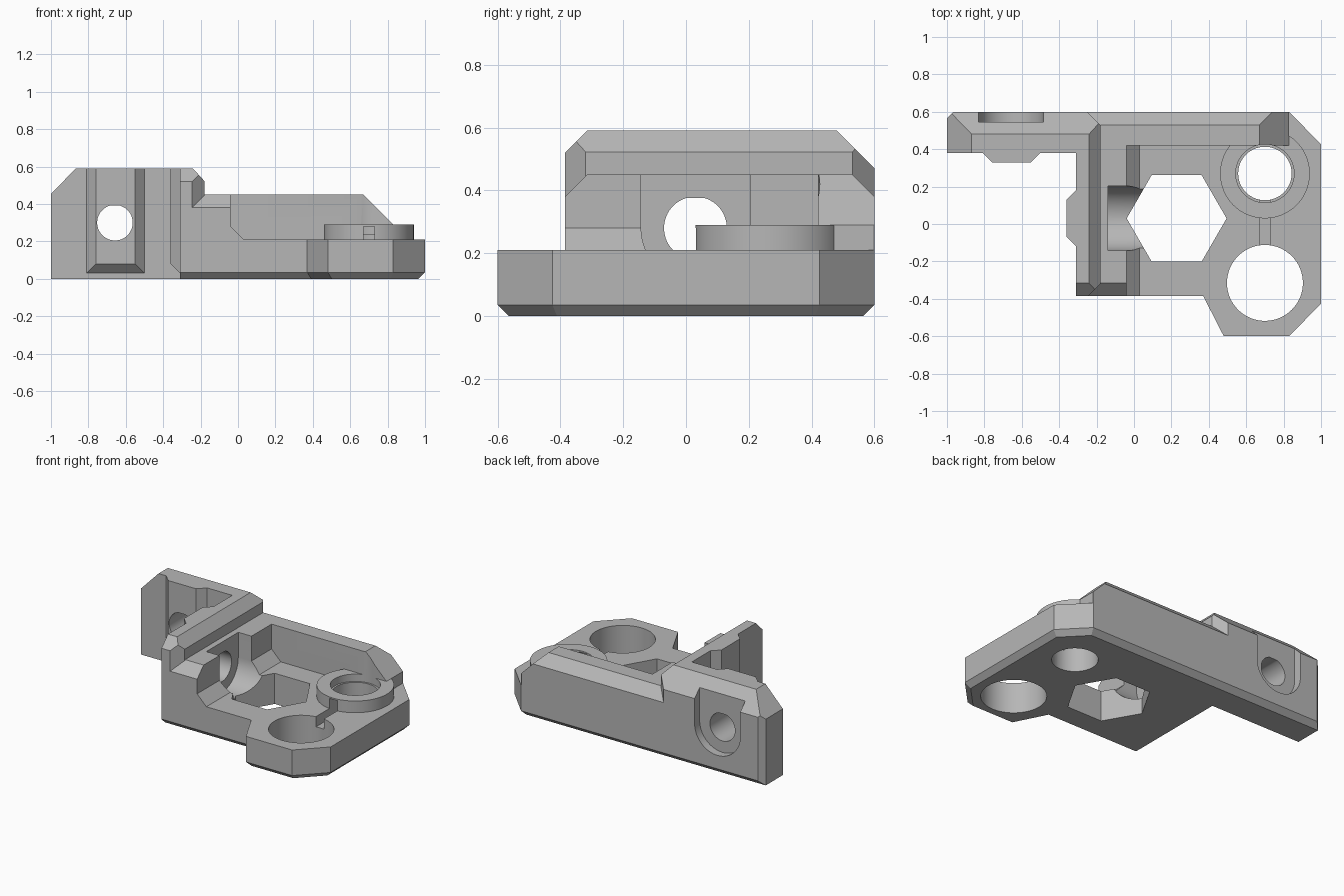
import bpy, bmesh
from math import cos, sin, pi, radians

if "Cube" in bpy.data.objects:
    bpy.data.objects.remove(bpy.data.objects["Cube"])

grey = bpy.data.materials.new("plain_grey")
grey.use_nodes = True
grey.diffuse_color = (0.47, 0.47, 0.47, 1)
grey.node_tree.nodes["Principled BSDF"].inputs["Base Color"].default_value = (0.47, 0.47, 0.47, 1)


def prism(name, axis, pts, lo, hi, bevel=None, offset=0.035):
    """Extrude a 2D outline along an axis; bevel picks edges by a rule."""
    place = {"x": lambda u, v, w: (w, u, v),
             "y": lambda u, v, w: (u, w, v),
             "z": lambda u, v, w: (u, v, w)}[axis]
    bm = bmesh.new()
    a = [bm.verts.new(place(u, v, lo)) for u, v in pts]
    b = [bm.verts.new(place(u, v, hi)) for u, v in pts]
    bm.faces.new(a)
    bm.faces.new(b)
    for i in range(len(pts)):
        j = (i + 1) % len(pts)
        bm.faces.new((a[i], a[j], b[j], b[i]))
    bmesh.ops.recalc_face_normals(bm, faces=bm.faces)
    if bevel:
        edges = [e for e in bm.edges if bevel(e.verts[0].co, e.verts[1].co)]
        bmesh.ops.bevel(bm, geom=edges, offset=offset, segments=1, affect="EDGES")
    me = bpy.data.meshes.new(name)
    bm.to_mesh(me)
    bm.free()
    me.materials.append(grey)
    ob = bpy.data.objects.new(name, me)
    bpy.context.collection.objects.link(ob)
    return ob


def circle(u, v, r, n=64, top=2):
    """Round outline; top below 1 flattens the crown."""
    angles = [2 * pi * i / n for i in range(n)]
    return [(u + r * cos(t), v + r * sin(t)) for t in angles if sin(t) < top]


def slot(u, v, r, height):
    """U-shaped outline, round at the bottom and open at the top."""
    return [(u + r * cos(pi + pi * i / 32), v + r * sin(pi + pi * i / 32))
            for i in range(33)] + [(u + r, height), (u - r, height)]


def combine(body, part, operation):
    mod = body.modifiers.new("join", "BOOLEAN")
    mod.operation, mod.object, mod.solver = operation, part, "EXACT"
    bpy.context.view_layer.update()
    graph = bpy.context.evaluated_depsgraph_get()
    me = bpy.data.meshes.new_from_object(body.evaluated_get(graph))
    body.modifiers.clear()
    body.data = me
    bpy.data.objects.remove(part)


def box(name, x, y, z):
    return prism(name, "z", [(x[0], y[0]), (x[1], y[0]), (x[1], y[1]), (x[0], y[1])], *z)


# Base plate with a chamfered underside
base = prism("bracket_body", "z",
             [(-0.31, -0.385), (0.37, -0.385), (0.48, -0.6), (0.83, -0.6), (1, -0.425),
              (1, 0.425), (0.83, 0.6), (-0.31, 0.6)], 0, 0.21,
             lambda p, q: p.z + q.z < 0.01 and p.x + q.x > -0.6)

# Tall side rail with chamfered corners and top edges
rail = prism("side_rail", "z",
             [(-0.31, -0.385), (-0.245, -0.385), (-0.18, -0.32), (-0.18, 0.53),
              (-0.25, 0.6), (-0.31, 0.6)], 0.05, 0.59)
combine(rail, prism("cut", "x", [(-0.42, 0.485), (-0.28, 0.625), (-0.42, 0.7)], -1, 1), "DIFFERENCE")

# Tall back tab with a sloped outer end
tab = prism("back_tab", "x",
            [(0.38, 0), (0.565, 0), (0.6, 0.035), (0.6, 0.6), (0.38, 0.6)], -1, -0.3)
combine(tab, prism("cut", "y", [(-1.1, 0.35), (-0.8, 0.66), (-1.1, 0.7)], 0, 1), "DIFFERENCE")
combine(tab, prism("cut", "z", [(-1.1, 0.465), (-0.9, 0.665), (-1.1, 0.7)], -1, 1), "DIFFERENCE")
combine(rail, tab, "UNION")
combine(rail, prism("cut", "x", [(0.38, 0.69), (0.7, 0.37), (0.7, 0.7)], -1.1, 0), "DIFFERENCE")
combine(rail, prism("cut", "y", [(-0.3, 0.655), (-0.1, 0.435), (-0.1, 0.7)], -1, 1), "DIFFERENCE")
combine(rail, box("cut", (-1.1, 0), (-1, 1), (0.59, 0.8)), "DIFFERENCE")

# Low inner block with a foot slope and a front chamfer
block = prism("inner_block", "y",
              [(-0.245, 0.1), (0.03, 0.1), (0.03, 0.21), (-0.04, 0.28), (-0.04, 0.45),
               (-0.245, 0.45)], -0.385, 0.5)
combine(block, prism("cut", "x", [(-0.42, 0.345), (-0.25, 0.515), (-0.42, 0.6)], -1, 1), "DIFFERENCE")

# Low back wall sloping down at the far end
wall = prism("back_wall", "x",
             [(0.42, 0.1), (0.6, 0.1), (0.6, 0.38), (0.53, 0.45), (0.42, 0.45)], -0.28, 0.83)
combine(wall, prism("cut", "y", [(0.57, 0.55), (0.93, 0.19), (0.93, 0.55)], 0, 1), "DIFFERENCE")
combine(wall, prism("cut", "z", [(0.71, 0.72), (1.0, 0.425), (1.0, 0.72)], -1, 1), "DIFFERENCE")

# Locating ribs on the outer faces
side_rib = prism("side_rib", "z",
                 [(-0.29, -0.14), (-0.36, -0.07), (-0.36, 0.13), (-0.29, 0.2)], 0.03, 0.59)
combine(side_rib, prism("cut", "y", [(-0.4, 0.12), (-0.27, -0.01), (-0.4, -0.01)], -1, 1), "DIFFERENCE")
tab_rib = prism("tab_rib", "z",
                [(-0.83, 0.4), (-0.76, 0.33), (-0.55, 0.33), (-0.48, 0.4)], 0.03, 0.59)
combine(tab_rib, prism("cut", "x", [(0.29, 0.12), (0.42, -0.01), (0.29, -0.01)], -1, 1), "DIFFERENCE")

# Raised ring seat
ring = prism("ring_seat", "z", circle(0.7, 0.27, 0.24), 0.1, 0.29)

for part in (rail, block, wall, side_rib, tab_rib, ring):
    combine(base, part, "UNION")

# Holes, counterbores and the slit joining the two round holes
cuts = [
    prism("big_hole", "z", circle(0.7, -0.315, 0.203), -1, 1),
    prism("ring_hole", "z", circle(0.7, 0.27, 0.143), -1, 1),
    prism("ring_step", "z", circle(0.7, 0.27, 0.156), 0.24, 0.6),
    prism("hex_hole", "z", circle(0.228, 0.03, 0.267, 6), -1, 1),
    box("slit", (0.67, 0.73), (-0.2, 0.2), (0.14, 0.28)),
    prism("side_bore", "x", slot(0.03, 0.28, 0.173, 0.8), -0.14, 0.1),
    prism("side_hole", "x", circle(0.03, 0.28, 0.1, top=0.96), -0.5, 0),
    prism("tab_bore", "y", slot(-0.658, 0.3, 0.173, 0.8), 0.545, 0.8),
    prism("tab_hole", "y", circle(-0.658, 0.3, 0.095, top=0.96), 0, 1),
]
for cutter in cuts:
    combine(base, cutter, "DIFFERENCE")

base.data.name = "bracket_body"
bpy.ops.object.select_all(action="DESELECT")
base.select_set(True)
bpy.context.view_layer.objects.active = base
bpy.ops.object.shade_smooth_by_angle(angle=radians(25))
